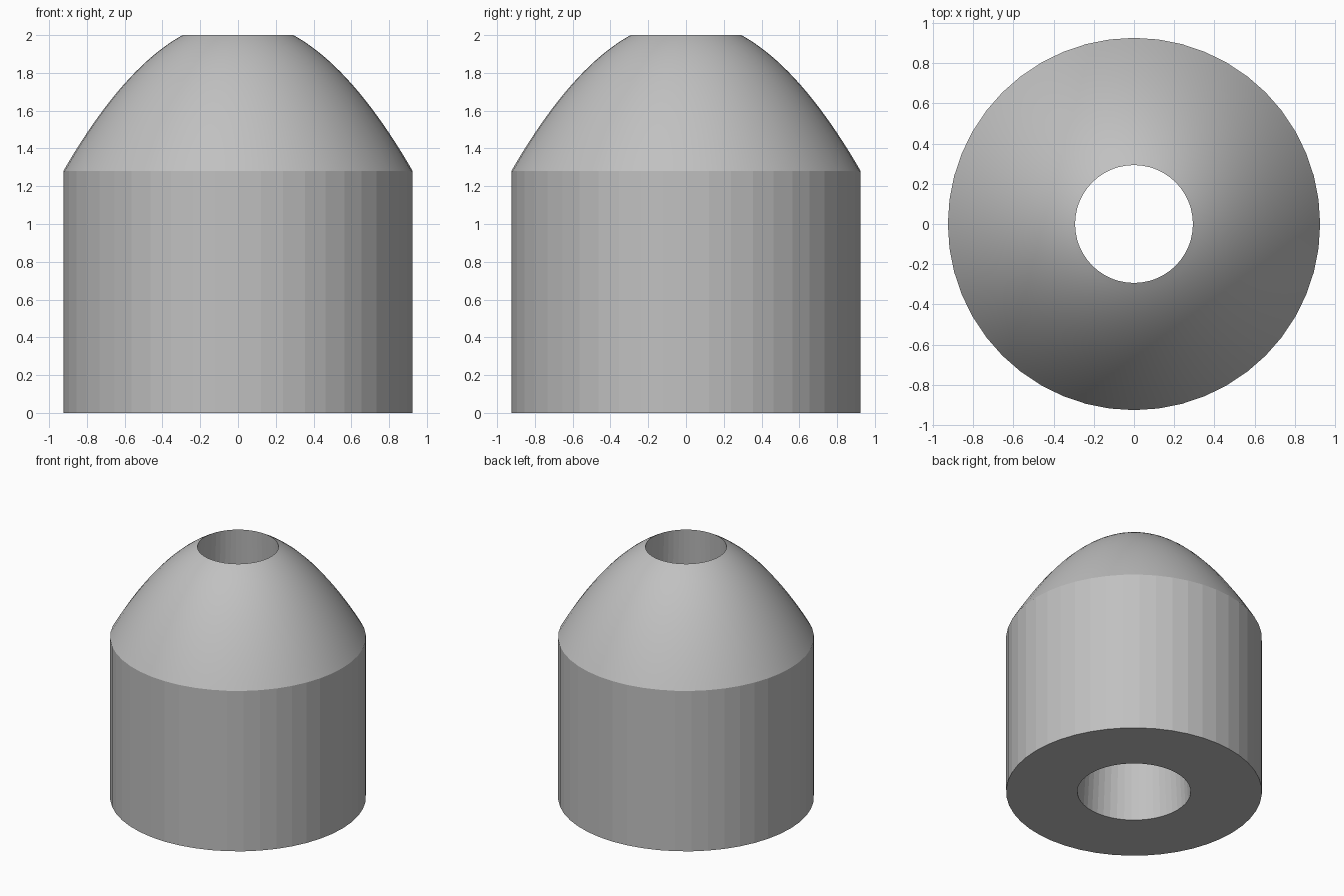
import bpy, bmesh, math

if "Cube" in bpy.data.objects:
    bpy.data.objects.remove(bpy.data.objects["Cube"])

SIDES = 48
BODY_R, BORE_LOW, BORE_TOP = 0.925, 0.41, 0.293
SHOULDER_Z, TOP_Z = 1.28, 2.0
DOME_RINGS = 20

grey = bpy.data.materials.new("plain grey")
grey.use_nodes = True
colour = (0.53, 0.53, 0.53, 1)
grey.diffuse_color = colour
grey.node_tree.nodes["Principled BSDF"].inputs["Base Color"].default_value = colour

# Closed profile: tapered bore, flat base, straight wall, parabolic nose
profile = [(BORE_TOP, TOP_Z), (BORE_LOW, 0), (BODY_R, 0)]
bend = (TOP_Z - SHOULDER_Z) / (BODY_R ** 2 - BORE_TOP ** 2)
for i in range(DOME_RINGS):
    r = BODY_R + (BORE_TOP - BODY_R) * i / DOME_RINGS
    profile.append((r, TOP_Z - bend * (r ** 2 - BORE_TOP ** 2)))

# Revolve the profile around the upright axis
bm = bmesh.new()
rings = []
for r, z in profile:
    angles = [2 * math.pi * k / SIDES for k in range(SIDES)]
    rings.append([bm.verts.new((r * math.cos(a), r * math.sin(a), z)) for a in angles])
for j, ring in enumerate(rings):
    above = rings[(j + 1) % len(rings)]
    for k in range(SIDES):
        n = (k + 1) % SIDES
        face = bm.faces.new((ring[k], ring[n], above[n], above[k]))
        face.smooth = j > 2  # only the nose is smooth, the walls keep their facets
bmesh.ops.recalc_face_normals(bm, faces=bm.faces)

# Keep the rims of the nose crisp
for edge in bm.edges:
    if any(not f.smooth for f in edge.link_faces):
        edge.smooth = False

mesh = bpy.data.meshes.new("bored_nose_plug")
bm.to_mesh(mesh)
bm.free()
mesh.materials.append(grey)
plug = bpy.data.objects.new("bored_nose_plug", mesh)
bpy.context.collection.objects.link(plug)
